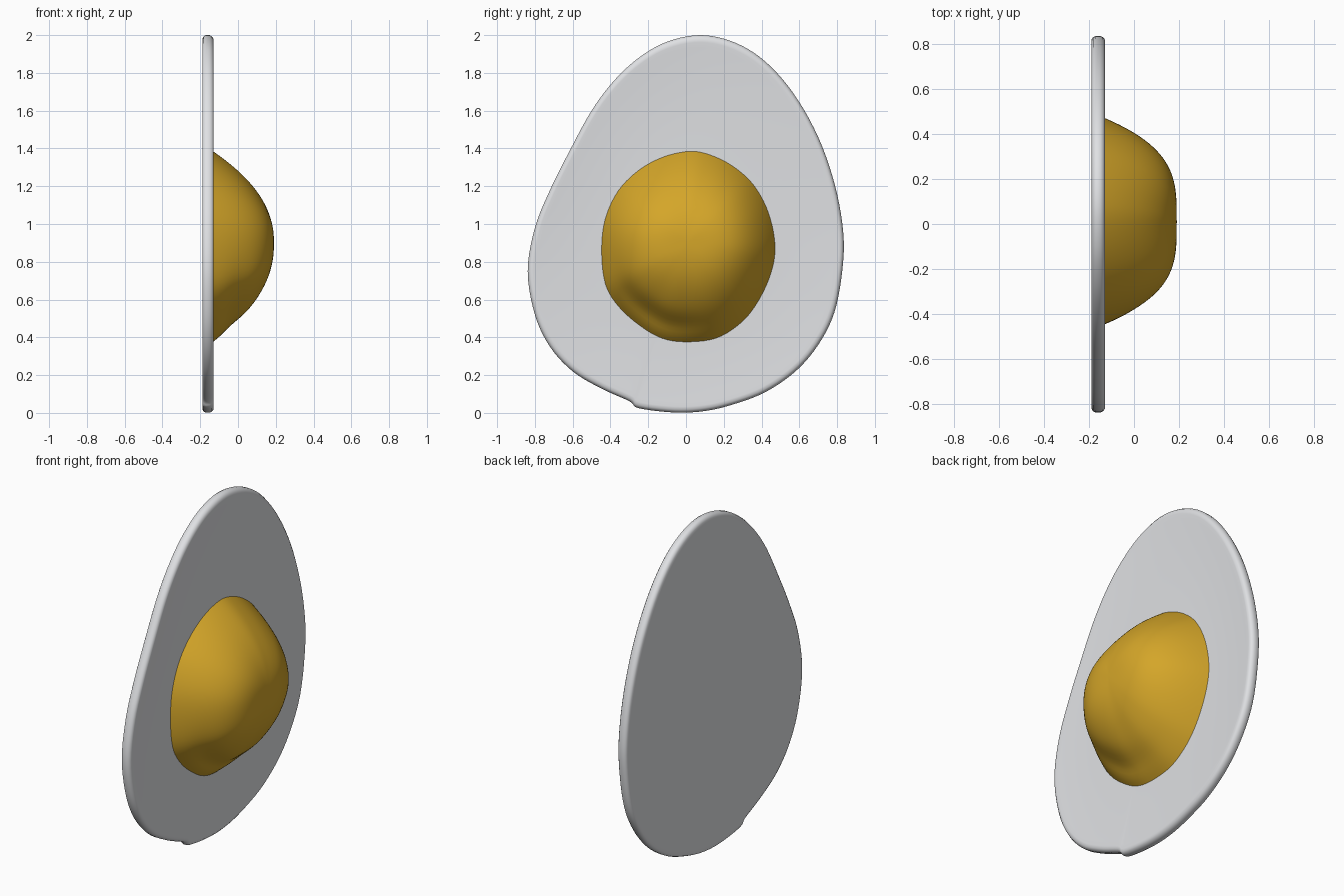
import bpy, bmesh, math
from mathutils import Vector

if "Cube" in bpy.data.objects:
    bpy.data.objects.remove(bpy.data.objects["Cube"])

WHITE_OUTLINE = [(.08, 2.0), (.26, 1.96), (.42, 1.86), (.57, 1.69), (.70, 1.46), (.79, 1.2),
                 (.833, .95), (.827, .75), (.785, .53), (.70, .36), (.58, .22), (.42, .11),
                 (.25, .045), (.1, .01), (-.06, .002), (-.25, .025), (-.30, .062), (-.45, .13),
                 (-.60, .22), (-.72, .35), (-.80, .52), (-.838, .75), (-.80, .98), (-.72, 1.18),
                 (-.62, 1.38), (-.50, 1.60), (-.38, 1.76), (-.25, 1.88), (-.1, 1.965)]
YOLK_OUTLINE = [(.02, 1.39), (.13, 1.37), (.25, 1.31), (.36, 1.21), (.44, 1.06), (.475, .88),
                (.45, .73), (.38, .58), (.29, .47), (.16, .39), (0, .37), (-.13, .39),
                (-.25, .46), (-.36, .56), (-.43, .68), (-.45, .86), (-.43, 1.03),
                (-.36, 1.18), (-.25, 1.29), (-.12, 1.36)]


def material(name, rgb):
    m = bpy.data.materials.new(name)
    m.diffuse_color = (*rgb, 1)
    m.use_nodes = True
    m.node_tree.nodes["Principled BSDF"].inputs["Base Color"].default_value = m.diffuse_color
    return m


def smooth_loop(points, steps=5):
    """Closed Catmull-Rom curve through the points."""
    p = [Vector(q) for q in points]
    n, out = len(p), []
    for i in range(n):
        a, b, c, d = p[i - 1], p[i], p[(i + 1) % n], p[(i + 2) % n]
        for k in range(steps):
            t = k / steps
            out.append(.5 * (2 * b + (c - a) * t + (2 * a - 5 * b + 4 * c - d) * t * t
                             + (3 * b - a - 3 * c + d) * t ** 3))
    return out


def ring_surface(name, mat, outline, centre, rings, x_start, x_end=None):
    """Skin rings, each a function (direction vector) -> (scale, x), with centre caps."""
    bm = bmesh.new()
    c = Vector(centre)
    loops = []
    for ring in rings:
        loop = []
        for q in outline:
            s, x = ring(q - c)
            y, z = c + (q - c) * s
            loop.append(bm.verts.new((x, y, z)))
        loops.append(loop)
    n = len(outline)
    for a, b in zip(loops, loops[1:]):
        for i in range(n):
            j = (i + 1) % n
            bm.faces.new((a[i], a[j], b[j], b[i]))
    caps = [(loops[0], x_start)]
    if x_end is not None:
        caps.append((loops[-1], x_end))
    for loop, x in caps:
        tip = bm.verts.new((x, *c))
        for i in range(n):
            bm.faces.new((tip, loop[i], loop[(i + 1) % n]))
    if x_end is None:
        bm.faces.new(loops[-1])
    bmesh.ops.recalc_face_normals(bm, faces=bm.faces)
    me = bpy.data.meshes.new(name)
    bm.to_mesh(me)
    bm.free()
    me.materials.append(mat)
    ob = bpy.data.objects.new(name, me)
    bpy.context.collection.objects.link(ob)
    bpy.context.view_layer.objects.active = ob
    ob.select_set(True)
    bpy.ops.object.shade_smooth_by_angle(angle=math.radians(50))
    ob.select_set(False)
    return ob


# Egg white: thin flat slab with a softly rounded rim
rim = [(.5, -.132), (.94, -.132), (.965, -.129), (.982, -.130), (.993, -.138), (1, -.15),
       (1, -.17), (.994, -.182), (.982, -.188), (.96, -.189), (.5, -.189)]
ring_surface("egg_white", material("egg white", (.74, .75, .77)), smooth_loop(WHITE_OUTLINE),
             (0, .93), [lambda d, r=r: r for r in rim], -.132, -.189)


# Yolk: dome, fuller at the sides, with a shallow crease low on the left
def dome(s):
    def ring(d):
        ang = math.atan2(d.y, d.x)
        power = 2.2 + 1.2 * math.cos(ang) ** 2
        off = (ang - math.radians(-118) + math.pi) % (2 * math.pi) - math.pi
        crease = .035 * math.exp(-(off / .6) ** 2 - ((s - .84) / .1) ** 2)
        return s, -.14 + .33 * (1 - s ** power) - crease * (1 - s ** 8)
    return ring


ring_surface("yolk", material("yolk yellow", (.66, .38, .022)), smooth_loop(YOLK_OUTLINE),
             (.01, .9), [dome(i / 28) for i in range(1, 29)], .19)
